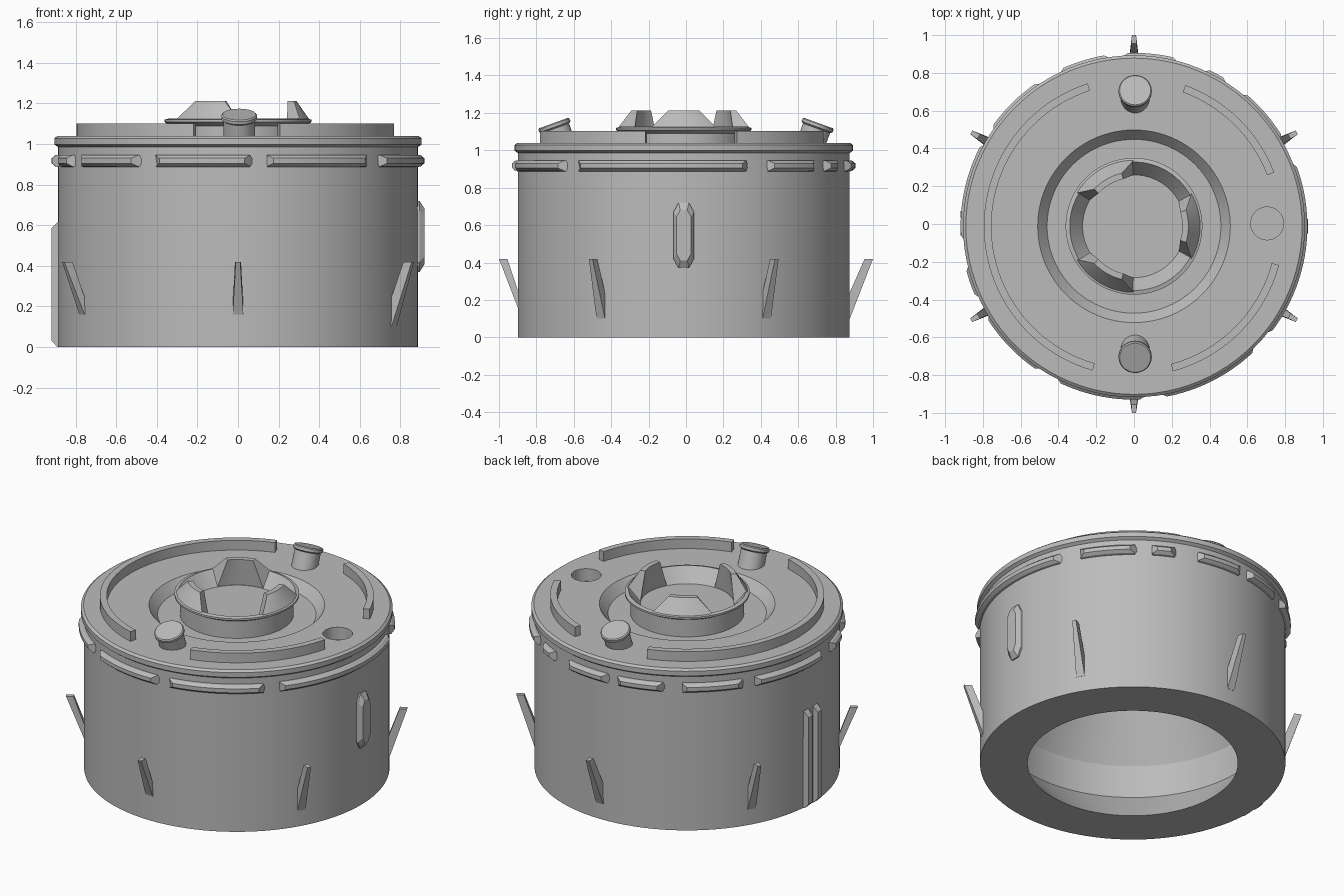
import bpy, bmesh
from math import sin, cos, radians
from mathutils import Vector, Matrix

old = bpy.data.objects.get("Cube")
if old:
    bpy.data.objects.remove(old)

CENTRE = Vector((0, -0.012, 0))
GREY = (0.5, 0.5, 0.5, 1)
grey = bpy.data.materials.new("plain grey")
grey.use_nodes = True
grey.diffuse_color = GREY
grey.node_tree.nodes["Principled BSDF"].inputs["Base Color"].default_value = GREY


def activate(obj):
    bpy.ops.object.select_all(action="DESELECT")
    obj.select_set(True)
    bpy.context.view_layer.objects.active = obj


def finish(name, bm):
    """Turn a bmesh into a shaded object on the body's axis."""
    bmesh.ops.remove_doubles(bm, verts=bm.verts, dist=1e-5)
    bmesh.ops.recalc_face_normals(bm, faces=bm.faces)
    mesh = bpy.data.meshes.new(name)
    bm.to_mesh(mesh)
    bm.free()
    obj = bpy.data.objects.new(name, mesh)
    obj.location = CENTRE
    mesh.materials.append(grey)
    bpy.context.collection.objects.link(obj)
    activate(obj)
    bpy.ops.object.shade_smooth_by_angle(angle=radians(25))
    return obj


def revolve(name, profile, closed=False, steps=96):
    """Spin an (r, z) profile around z."""
    bm = bmesh.new()
    vs = [bm.verts.new((r, 0, z)) for r, z in profile]
    pairs = list(zip(vs, vs[1:]))
    if closed:
        pairs.append((vs[-1], vs[0]))
    es = [bm.edges.new(p) for p in pairs]
    bmesh.ops.spin(bm, geom=vs + es, axis=(0, 0, 1), cent=(0, 0, 0),
                   angle=radians(360), steps=steps, use_merge=False)
    return finish(name, bm)


def loft(name, loops):
    """Bridge equal closed loops and cap both ends."""
    bm = bmesh.new()
    rings = [[bm.verts.new(p) for p in loop] for loop in loops]
    n = len(rings[0])
    for a, b in zip(rings, rings[1:]):
        for i in range(n):
            j = (i + 1) % n
            bm.faces.new((a[i], a[j], b[j], b[i]))
    bm.faces.new(rings[0][::-1])
    bm.faces.new(rings[-1])
    return finish(name, bm)


def polar(r, angle, z):
    return Vector((r * cos(radians(angle)), r * sin(radians(angle)), z))


def arc_block(name, section, start, end):
    """Sweep (r, z, end_trim) points from start to end, in degrees."""
    steps = max(4, int((end - start) / 3))
    loops = []
    for k in range(steps + 1):
        t = k / steps
        loops.append([polar(r, (start + trim) * (1 - t) + (end - trim) * t, z)
                      for r, z, trim in section])
    return loft(name, loops)


# Drum with rim, recessed ring in the lid and a rounded cavity below
drum = revolve("drum_body", [
    (0.61, 0), (0.887, 0), (0.887, 0.985), (0.905, 0.998), (0.905, 1.028),
    (0.89, 1.04), (0.51, 1.04), (0.46, 0.98), (0, 0.98),
    (0, 0.8), (0.58, 0.8), (0.78, 0.43), (0.78, 0.22)], closed=True)

# Round socket cut in the lid
socket = revolve("socket_cutter", [(0, 0.96), (0.087, 0.96), (0.087, 1.1), (0, 1.1)], steps=32)
socket.location = CENTRE + Vector((0.705, 0.015, 0))
cut = drum.modifiers.new("socket", "BOOLEAN")
cut.object = socket
cut.operation = "DIFFERENCE"
cut.solver = "EXACT"
activate(drum)
bpy.context.view_layer.update()
while drum.modifiers[0] != cut:
    bpy.ops.object.modifier_move_up(modifier=cut.name)
bpy.ops.object.modifier_apply(modifier=cut.name)
bpy.data.objects.remove(socket)
bpy.ops.object.shade_smooth_by_angle(angle=radians(25))

# Central hub with a lip and a funnel down to a shallow floor
revolve("hub", [(0, 0.97), (0.33, 0.97), (0.33, 1.09), (0.362, 1.108),
                (0.362, 1.12), (0.34, 1.126), (0.272, 1.04), (0, 1.04)])

# Three inward-leaning claws on the hub
claw = [(0.352, 1.12, 0), (0.288, 1.212, 13), (0.256, 1.212, 13), (0.274, 1.03, 0)]
for k in range(3):
    arc_block(f"hub_claw_{k + 1}", claw, 120 * k - 30, 120 * k + 30)

# Raised arcs on the lid
ridge = [(0.755, 1.03, 0), (0.795, 1.03, 0), (0.795, 1.102, 0), (0.755, 1.102, 0)]
for k, (a, b) in enumerate([(21, 70), (108, 254), (285, 345)]):
    arc_block(f"lid_ridge_{k + 1}", ridge, a, b)

# Bevelled clips with tapered ends below the rim
clip = [(0.88, 0.885, 1.2), (0.9, 0.89, 1.2), (0.918, 0.905, 3), (0.918, 0.93, 3),
        (0.9, 0.945, 1.2), (0.88, 0.947, 1.2), (0.88, 0.916, 0)]
spans = [(-150, -122), (-118, -85), (-82, -44), (-40, 23), (29, 52), (56, 67),
         (74, 95), (97, 117), (122, 147), (150, 186), (192, 206)]
for k, (a, b) in enumerate(spans):
    arc_block(f"rim_clip_{k + 1}", clip, a, b)

# Tilted capped pegs at front and back of the lid
for side, name in ((-1, "front_peg"), (1, "back_peg")):
    peg = revolve(name, [(0, -0.17), (0.077, -0.17), (0.077, -0.03), (0.088, -0.022),
                         (0.088, -0.006), (0.082, 0), (0, 0)], steps=32)
    peg.matrix_world = (Matrix.Translation((0.006, side * 0.708, 1.146))
                        @ Matrix.Rotation(radians(-20 * side), 4, "X"))

# Six slanted fins around the side
for k in range(6):
    angle = 60 * k + 30
    tip = {90: 1.012, 270: 0.988}.get(angle, 0.995)
    low = 0.16 if angle in (210, 270) else 0.1
    fin = loft(f"side_fin_{k + 1}", [
        [(r, s * w, z) for r, w, z in ((0.87, 0.026, low), (0.888, 0.026, low),
                                       (tip, 0.011, 0.42), (tip - 0.045, 0.015, 0.42),
                                       (0.87, 0.026, 0.2))]
        for s in (-1, 1)])
    fin.rotation_euler.z = radians(angle)


# Long bevelled badge on the wall
def badge_loop(x, half_w, half_h, tip):
    corner = half_h - tip
    return [(x, half_w * u, 0.545 + v) for u, v in (
        (-0.5, -half_h), (0.5, -half_h), (1, -corner), (1, corner),
        (0.5, half_h), (-0.5, half_h), (-1, corner), (-1, -corner))]


loft("wall_badge", [badge_loop(0.86, 0.055, 0.175, 0.05),
                    badge_loop(0.895, 0.055, 0.175, 0.05),
                    badge_loop(0.92, 0.038, 0.135, 0.035)])

# Pair of upright bars on the opposite wall
for k, y in enumerate((0.062, -0.03)):
    loft(f"upright_bar_{k + 1}", [
        [(-0.87, y + s, 0), (-0.89, y + s, 0), (-0.918, y + s * 0.8, 0.03),
         (-0.918, y + s * 0.8, 0.585), (-0.885, y + s, 0.62), (-0.87, y + s, 0.62)]
        for s in (-0.024, 0.024)])
